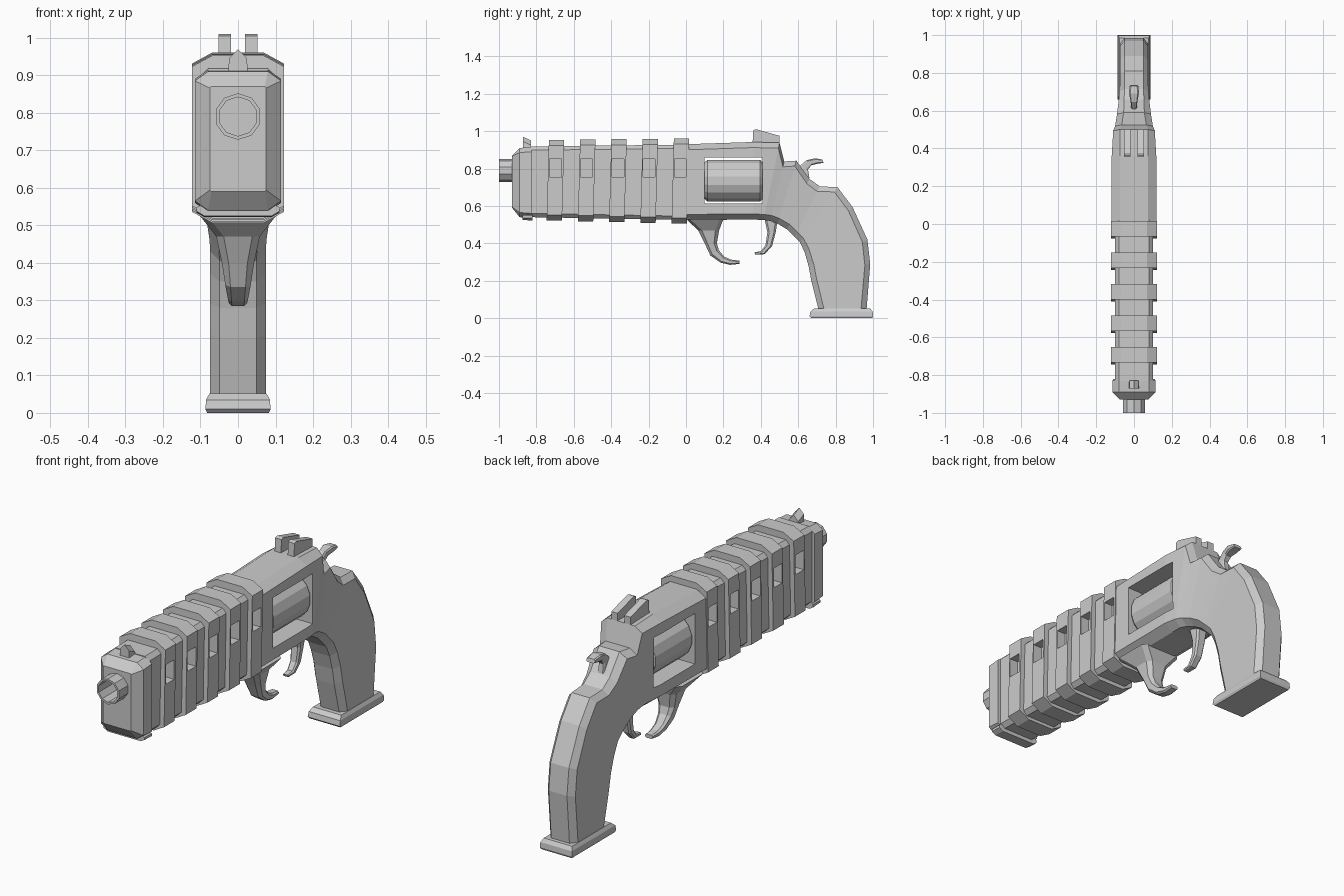
import bpy, bmesh, math
from mathutils import Vector


def skin(name, rings):
    """Join equal-length closed rings of points into a capped flat-shaded solid."""
    bm = bmesh.new()
    loops = [[bm.verts.new(p) for p in r] for r in rings]
    n = len(loops[0])
    for a, b in zip(loops, loops[1:]):
        for i in range(n):
            bm.faces.new((a[i], a[(i + 1) % n], b[(i + 1) % n], b[i]))
    bm.faces.new(loops[0])
    bm.faces.new(loops[-1])
    bmesh.ops.recalc_face_normals(bm, faces=bm.faces)
    me = bpy.data.meshes.new(name)
    bm.to_mesh(me)
    bm.free()
    ob = bpy.data.objects.new(name, me)
    bpy.context.collection.objects.link(ob)
    return ob


def loft(name, stations):
    """Chamfered box sections: (y0, z0, y1, z1, half_width, chamfer_x, chamfer_z)."""
    rings = []
    for y0, z0, y1, z1, w, cx, cz in stations:
        p, q = Vector((0, y0, z0)), Vector((0, y1, z1))
        d = (q - p).normalized() * cz
        half = [(w - cx, p), (w, p + d), (w, q - d), (w - cx, q)]
        rings.append([(x, v.y, v.z) for x, v in half] +
                     [(-x, v.y, v.z) for x, v in reversed(half)])
    return skin(name, rings)


def turned(name, profile, z, n, turn=0.0):
    """Round part along y from (y, radius) pairs."""
    return skin(name, [[(r * math.cos(turn + 2 * math.pi * i / n), y,
                         z + r * math.sin(turn + 2 * math.pi * i / n))
                        for i in range(n)] for y, r in profile])


def box(name, x0, x1, y0, y1, z0, z1):
    return skin(name, [[(x0, y, z0), (x1, y, z0), (x1, y, z1), (x0, y, z1)]
                       for y in (y0, y1)])


def cut(ob, cutter):
    m = ob.modifiers.new("cut", 'BOOLEAN')
    m.operation, m.solver, m.object = 'DIFFERENCE', 'EXACT', cutter
    bpy.context.view_layer.objects.active = ob
    bpy.ops.object.modifier_apply(modifier=m.name)


# Barrel tube with open bore
turned("barrel_tube", [(-0.85, 0.062), (-1.0, 0.062), (-1.0, 0.052), (-0.88, 0.052)],
       0.79, 10, math.pi / 10)

# Muzzle block with sloped front, bored for the tube
muzzle = loft("muzzle_block", [
    (-0.93, 0.59, -0.93, 0.87, 0.075, 0.004, 0.004),
    (-0.89, 0.54, -0.89, 0.91, 0.115, 0.035, 0.025),
    (-0.825, 0.535, -0.825, 0.915, 0.115, 0.035, 0.025)])
bore = turned("bore_cutter", [(-0.95, 0.057), (-0.88, 0.057)], 0.79, 10, math.pi / 10)
cut(muzzle, bore)
bpy.data.objects.remove(bore)
loft("muzzle_foot", [
    (-0.875, 0.525, -0.875, 0.56, 0.11, 0.02, 0.012),
    (-0.82, 0.522, -0.82, 0.56, 0.11, 0.02, 0.012)])

# Barrel shroud core
core = loft("shroud_core", [
    (-0.83, 0.54, -0.83, 0.918, 0.1, 0.02, 0.02),
    (0.02, 0.525, 0.02, 0.928, 0.1, 0.02, 0.02)])

# Five raised bands, each with a window recess on both sides
for i in range(5):
    y = -0.735 + 0.167 * i
    zb, zt = 0.522 - 0.004 * i, 0.953 + 0.002 * i
    band = loft(f"shroud_band_{i + 1}", [
        (y - 0.01, zb, y + 0.002, zt, 0.123, 0.055, 0.03),
        (y + 0.072, zb, y + 0.084, zt, 0.123, 0.055, 0.03)])
    for s in (-1, 1):
        c = box("window_cutter", s * 0.078, s * 0.15, y + 0.005, y + 0.069, 0.755, 0.85)
        cut(band, c)
        cut(core, c)
        bpy.data.objects.remove(c)

# Frame flowing into the grip
frame = loft("frame_and_grip", [
    (0.0, 0.525, 0.0, 0.93, 0.118, 0.045, 0.03),
    (0.36, 0.527, 0.36, 0.942, 0.118, 0.045, 0.03),
    (0.415, 0.525, 0.50, 0.938, 0.11, 0.035, 0.03),
    (0.45, 0.52, 0.525, 0.838, 0.1, 0.035, 0.03),
    (0.49, 0.505, 0.59, 0.842, 0.09, 0.035, 0.03),
    (0.54, 0.475, 0.66, 0.745, 0.082, 0.03, 0.03),
    (0.58, 0.435, 0.715, 0.705, 0.076, 0.025, 0.03),
    (0.61, 0.405, 0.81, 0.70, 0.074, 0.025, 0.03),
    (0.635, 0.35, 0.89, 0.595, 0.074, 0.025, 0.03),
    (0.655, 0.28, 0.97, 0.42, 0.074, 0.025, 0.03),
    (0.67, 0.20, 0.985, 0.29, 0.074, 0.025, 0.03),
    (0.71, 0.04, 0.965, 0.04, 0.074, 0.025, 0.03)])
opening = box("opening_cutter", -0.2, 0.2, 0.1, 0.41, 0.612, 0.858)
cut(frame, opening)
bpy.data.objects.remove(opening)

# Rotating cylinder
turned("cylinder", [(0.099, 0.1), (0.115, 0.114), (0.395, 0.114), (0.411, 0.1)],
       0.735, 16, math.pi / 16)

# Grip base plate
skin("grip_base", [[(-w, a, z), (w, a, z), (w, b, z), (-w, b, z)] for w, a, b, z in (
    (0.082, 0.67, 0.995, 0.0), (0.087, 0.66, 1.0, 0.01),
    (0.085, 0.665, 0.998, 0.035), (0.076, 0.685, 0.985, 0.052))])

# Trigger guard hook
loft("guard_hook", [
    (0.0, 0.53, 0.20, 0.53, 0.105, 0.02, 0.02),
    (0.065, 0.47, 0.177, 0.47, 0.058, 0.02, 0.02),
    (0.10, 0.40, 0.165, 0.40, 0.043, 0.018, 0.015),
    (0.13, 0.335, 0.175, 0.365, 0.034, 0.014, 0.012),
    (0.185, 0.297, 0.203, 0.33, 0.027, 0.01, 0.008),
    (0.235, 0.285, 0.24, 0.313, 0.024, 0.008, 0.007),
    (0.285, 0.29, 0.285, 0.308, 0.02, 0.006, 0.005)])

# Trigger
loft("trigger", [
    (0.42, 0.53, 0.49, 0.53, 0.03, 0.008, 0.01),
    (0.435, 0.46, 0.48, 0.46, 0.025, 0.008, 0.01),
    (0.425, 0.39, 0.46, 0.385, 0.021, 0.007, 0.008),
    (0.40, 0.358, 0.42, 0.342, 0.018, 0.006, 0.006),
    (0.365, 0.352, 0.37, 0.34, 0.015, 0.004, 0.003)])

# Hammer
loft("hammer", [
    (0.66, 0.75, 0.58, 0.79, 0.017, 0.004, 0.01),
    (0.652, 0.795, 0.61, 0.815, 0.015, 0.004, 0.008),
    (0.67, 0.817, 0.645, 0.845, 0.018, 0.004, 0.006),
    (0.70, 0.825, 0.69, 0.855, 0.026, 0.006, 0.006),
    (0.735, 0.83, 0.73, 0.848, 0.022, 0.006, 0.004)])

# Rear sight plates
outline = [(0.355, 0.92), (0.36, 1.005), (0.375, 1.01), (0.50, 0.975), (0.50, 0.92)]
for side, x0, x1 in (("left", -0.052, -0.018), ("right", 0.018, 0.052)):
    skin(f"rear_sight_{side}", [[(x, y, z) for y, z in outline] for x in (x0, x1)])

# Front sight, a pointed blade
skin("front_sight", [[(-0.026, y, 0.9), (0.026, y, 0.9), (0.024, y, t - 0.025),
                      (0, y, t), (-0.024, y, t - 0.025)]
                     for y, t in ((-0.872, 0.97), (-0.828, 0.95))])
